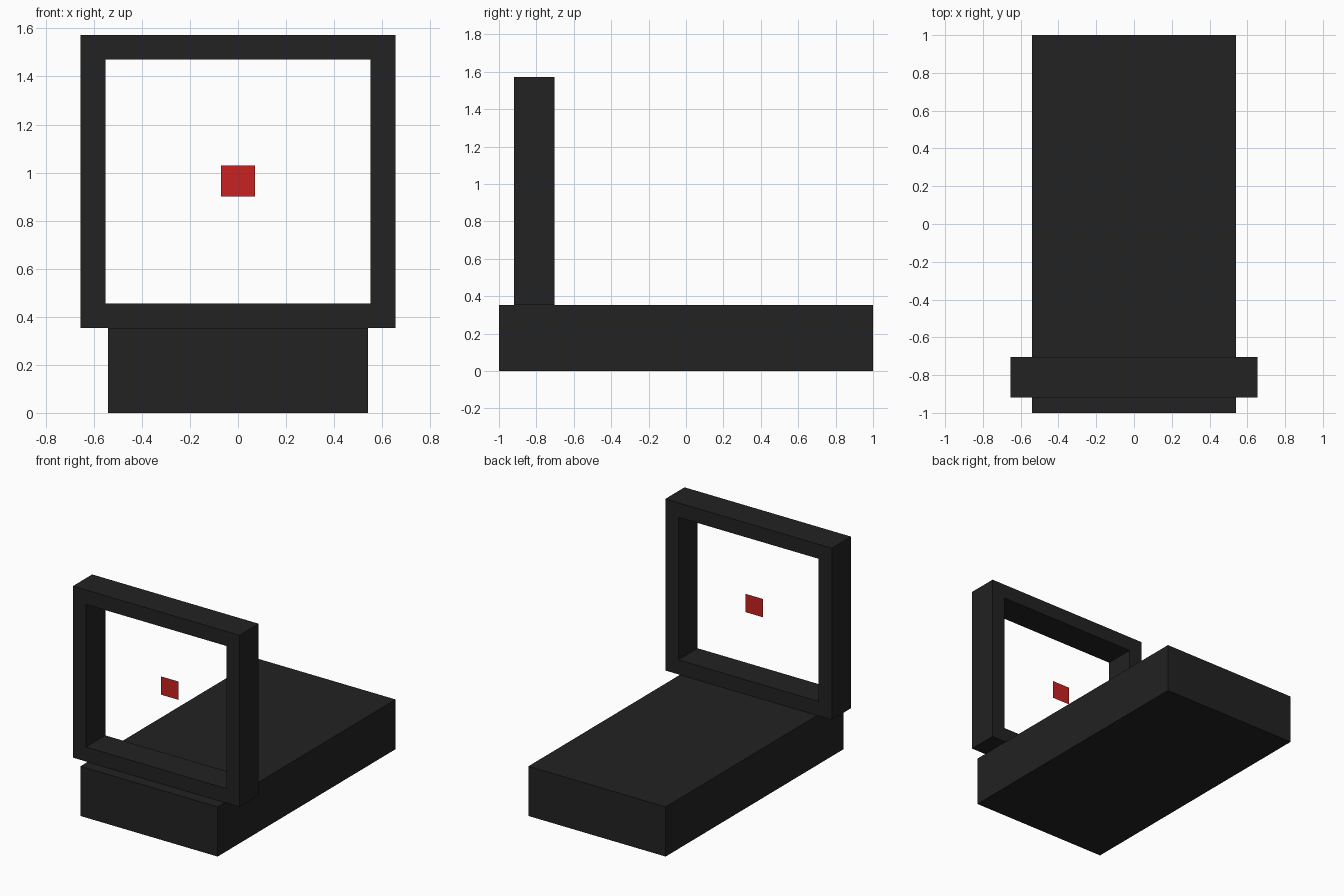
import bpy, bmesh

if "Cube" in bpy.data.objects:
    bpy.data.objects.remove(bpy.data.objects["Cube"])


def material(name, rgb):
    m = bpy.data.materials.new(name)
    m.diffuse_color = (*rgb, 1)
    m.use_nodes = True
    m.node_tree.nodes["Principled BSDF"].inputs["Base Color"].default_value = m.diffuse_color
    return m


black = material("dark_grey", (0.016, 0.016, 0.016))
red = material("red", (0.578, 0.016, 0.016))


def add_object(name, bm, mat):
    bmesh.ops.recalc_face_normals(bm, faces=bm.faces)
    mesh = bpy.data.meshes.new(name)
    bm.to_mesh(mesh)
    bm.free()
    mesh.materials.append(mat)
    ob = bpy.data.objects.new(name, mesh)
    bpy.context.collection.objects.link(ob)
    return ob


def box(x, y0, y1, z0, z1):
    """Box symmetric about x = 0."""
    bm = bmesh.new()
    bmesh.ops.create_cube(bm, size=1)
    for v in bm.verts:
        v.co = (v.co.x * 2 * x, y0 + (v.co.y + 0.5) * (y1 - y0), z0 + (v.co.z + 0.5) * (z1 - z0))
    return bm


# Base block
add_object("base", box(0.54, -1, 1, 0, 0.353), black)

# Square window frame: inset front and back, then join the two openings
bm = box(0.655, -0.919, -0.703, 0.353, 1.573)
bm.normal_update()
ends = [f for f in bm.faces if abs(f.normal.y) > 0.9]
bmesh.ops.inset_individual(bm, faces=ends, thickness=0.103, use_even_offset=True)
rims = [e for f in ends for e in f.edges]
bmesh.ops.delete(bm, geom=ends, context='FACES_ONLY')
bmesh.ops.bridge_loops(bm, edges=rims)
add_object("frame", bm, black)

# Red aiming square floating in the opening (flat, seen from both sides)
bm = bmesh.new()
bm.faces.new([bm.verts.new((x, -0.768, z))
              for x, z in ((-0.07, 0.9), (0.07, 0.9), (0.07, 1.03), (-0.07, 1.03))])
add_object("aiming_square", bm, red)
